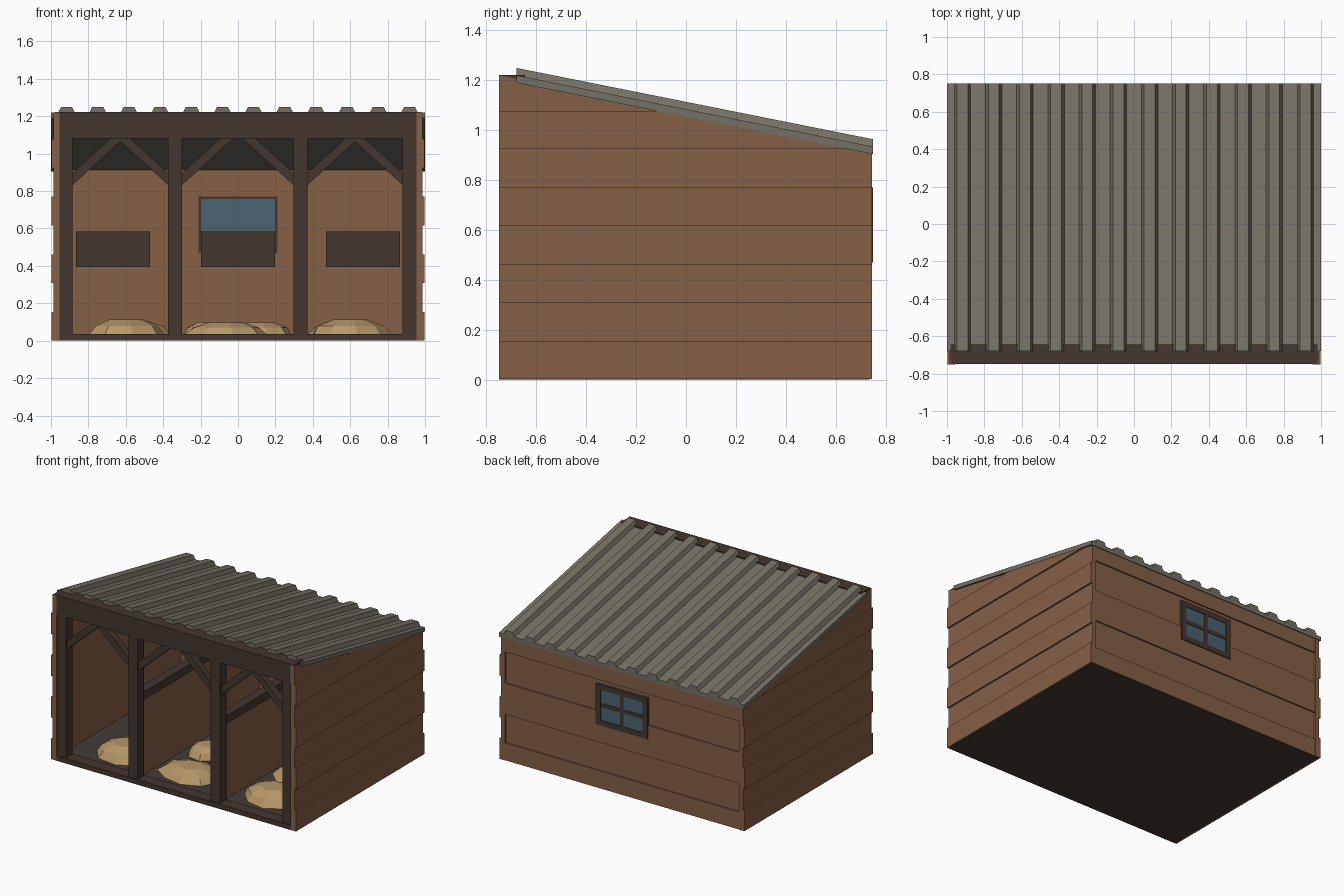
import bpy, bmesh, math, random

if "Cube" in bpy.data.objects:
    bpy.data.objects.remove(bpy.data.objects["Cube"])
random.seed(4)


def material(name, r, g, b):
    m = bpy.data.materials.new(name)
    m.diffuse_color = (r, g, b, 1)
    m.use_nodes = True
    m.node_tree.nodes["Principled BSDF"].inputs["Base Color"].default_value = m.diffuse_color
    return m


WOOD = material("brown planks", 0.24, 0.115, 0.062)
DARK = material("dark timber", 0.058, 0.037, 0.028)
FLOOR = material("floor boards", 0.055, 0.045, 0.037)
ROOF = material("roof sheet", 0.18, 0.165, 0.132)
HAY = material("hay", 0.47, 0.31, 0.14)
GLASS = material("window glass", 0.07, 0.125, 0.165)


def finish(name, bm, mat):
    bmesh.ops.recalc_face_normals(bm, faces=bm.faces)
    me = bpy.data.meshes.new(name)
    bm.to_mesh(me)
    bm.free()
    me.materials.append(mat)
    ob = bpy.data.objects.new(name, me)
    bpy.context.collection.objects.link(ob)
    return ob


def loft(name, rings, mat):
    """Closed solid through rings of points, capped at both ends."""
    bm = bmesh.new()
    vs = [[bm.verts.new(p) for p in ring] for ring in rings]
    n = len(vs[0])
    for a, b in zip(vs, vs[1:]):
        for i in range(n):
            j = (i + 1) % n
            bm.faces.new((a[i], a[j], b[j], b[i]))
    bm.faces.new(vs[0])
    bm.faces.new(vs[-1])
    return finish(name, bm, mat)


def box(name, x0, x1, y0, y1, z0, z1, mat):
    return loft(name, [[(x0, y0, z), (x1, y0, z), (x1, y1, z), (x0, y1, z)] for z in (z0, z1)], mat)


# Floor slab
box("floor", -0.985, 0.985, -0.735, 0.735, 0, 0.03, FLOOR)
box("front_sill", -0.97, 0.97, -0.748, -0.66, 0, 0.036, DARK)


# Side walls: sloped core with every second board standing proud
def slope_y(z):
    return min(0.745, -0.75 + (1.22 - z) / 0.2)


for s, side in ((-1, "left"), (1, "right")):
    core = [(-0.75, 0.002), (0.745, 0.002), (0.745, 0.92), (-0.75, 1.22)]
    loft(side + "_wall", [[(s * x, y, z) for y, z in core] for x in (0.955, 0.986)], WOOD)
    for k in range(0, 8, 2):
        z0, z1 = max(0.002, k * 0.154), (k + 1) * 0.154
        prof = [(-0.75, z0), (slope_y(z0), z0), (slope_y(z1), z1), (-0.75, z1)]
        loft(side + "_board", [[(s * x, y, z) for y, z in prof] for x in (0.98, 0.998)], WOOD)

# Back wall with raised boards
box("back_wall", -0.97, 0.97, 0.70, 0.732, 0.002, 0.92, WOOD)
for z0, z1 in ((0.002, 0.13), (0.34, 0.57), (0.80, 0.918)):
    box("back_board", -0.97, 0.97, 0.72, 0.743, z0, z1, WOOD)

# Window in the back wall
box("window_glass", -0.198, 0.198, 0.688, 0.745, 0.485, 0.757, GLASS)
for s in (-1, 1):
    a, b = sorted((s * 0.17, s * 0.212))
    box("window_side", a, b, 0.692, 0.75, 0.47, 0.77, DARK)
box("window_head", -0.212, 0.212, 0.692, 0.75, 0.732, 0.77, DARK)
box("window_ledge", -0.212, 0.212, 0.692, 0.75, 0.47, 0.508, DARK)
box("window_upright", -0.014, 0.014, 0.72, 0.749, 0.48, 0.76, DARK)
box("window_crossbar", -0.19, 0.19, 0.72, 0.749, 0.606, 0.634, DARK)

# Ribbed roof sheet, sheared down toward the back
top = [(-1.0, 0)]
for i in range(12):
    c = (i - 5.5) * 0.1667
    top += [(c - 0.044, 0), (c - 0.029, 0.03), (c + 0.029, 0.03), (c + 0.044, 0)]
top += [(1.0, 0), (1.0, -0.03), (-1.0, -0.03)]
loft("roof", [[(x, y, z + h) for x, h in top] for y, z in ((-0.68, 1.22), (0.75, 0.934))], ROOF)

# Front beam, posts and braces
box("front_beam", -0.98, 0.98, -0.749, -0.645, 1.08, 1.222, DARK)
posts = (-0.922, -0.336, 0.334, 0.918)
for p in posts:
    box("front_post", p - 0.0375, p + 0.0375, -0.742, -0.667, 0.03, 1.09, DARK)
for a, b in zip(posts, posts[1:]):
    for p, s in ((a + 0.035, 1), (b - 0.035, -1)):
        prof = [(p, 0.83), (p + s * 0.285, 1.09), (p + s * 0.215, 1.09), (p, 0.895)]
        loft("brace", [[(x, y, z) for x, z in prof] for y in (-0.73, -0.68)], DARK)

# Stall partitions with cap rails
for p in posts[1:3]:
    box("partition", p - 0.02, p + 0.02, -0.67, 0.70, 0.03, 0.60, WOOD)
    box("partition_rail", p - 0.032, p + 0.032, -0.67, 0.70, 0.59, 0.65, DARK)

# Feed troughs on the back wall
for c in (-0.668, 0, 0.668):
    x0, x1 = c - 0.198, c + 0.198
    box("trough_front", x0, x1, 0.50, 0.525, 0.395, 0.585, DARK)
    box("trough_bottom", x0, x1, 0.52, 0.70, 0.395, 0.42, DARK)
    for a in (x0, x1 - 0.025):
        box("trough_end", a, a + 0.025, 0.52, 0.70, 0.395, 0.585, DARK)


# Faceted hay mounds
def hay(x, y, rx, ry, h):
    rings = []
    for r, z in ((1.0, 0.0), (0.82, 0.6), (0.42, 1.0)):
        ring = []
        for i in range(9):
            t = math.tau * i / 9
            k = r * random.uniform(0.92, 1.04)
            ring.append((x + rx * k * math.cos(t), y + ry * k * math.sin(t), 0.028 + h * z))
        rings.append(ring)
    loft("hay_mound", rings, HAY)


for s in (-1, 1):
    hay(s * 0.60, -0.44, 0.22, 0.19, 0.085)
    hay(s * 0.58, -0.08, 0.22, 0.17, 0.08)
hay(-0.07, -0.46, 0.23, 0.18, 0.07)
hay(0.12, -0.20, 0.18, 0.16, 0.07)
hay(-0.16, -0.12, 0.14, 0.14, 0.07)
